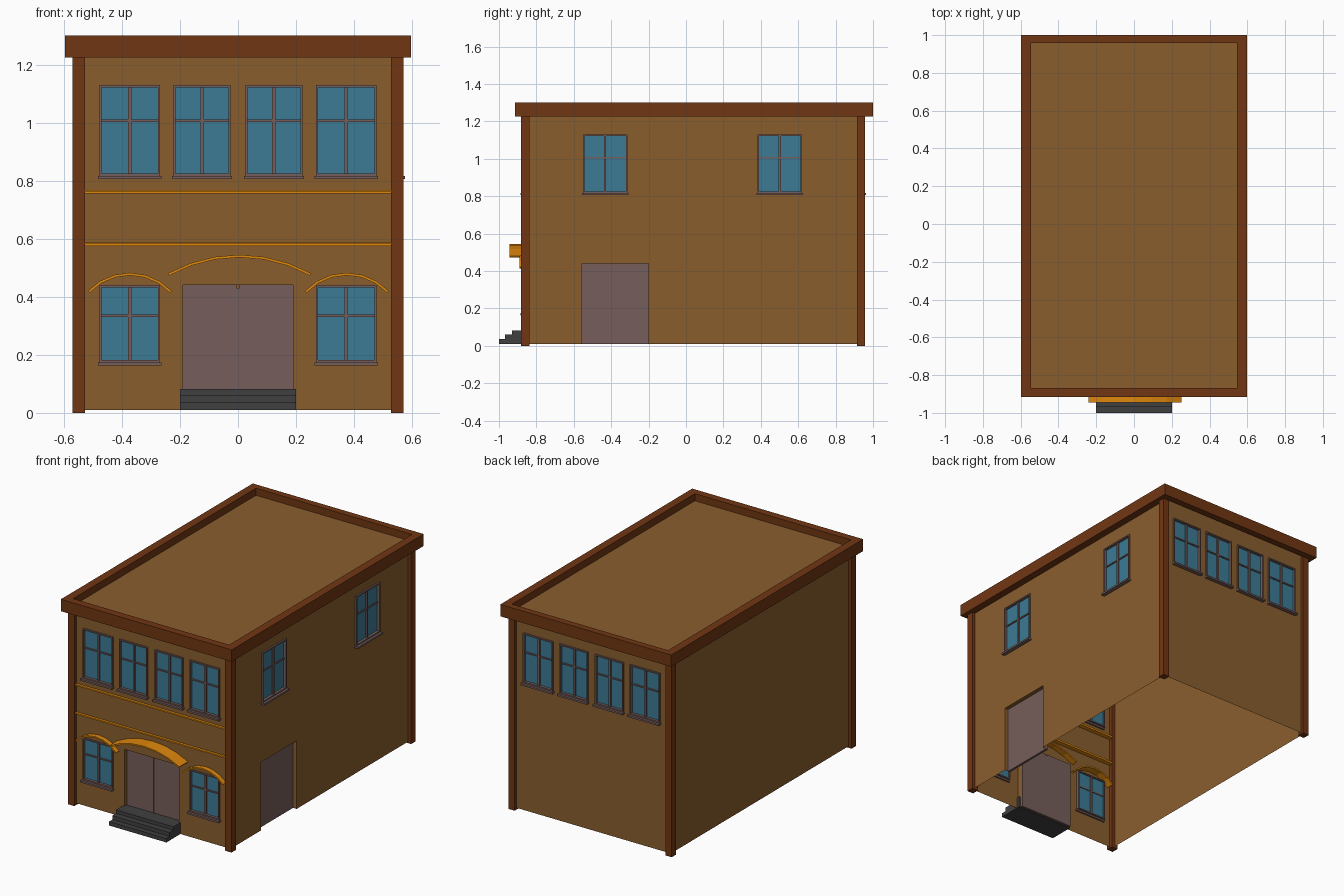
import bpy, bmesh, math
from mathutils import Matrix, Vector

if "Cube" in bpy.data.objects:
    bpy.data.objects.remove(bpy.data.objects["Cube"])


def material(name, r, g, b):
    m = bpy.data.materials.new(name)
    m.diffuse_color = [(c / 255) ** 2.2 for c in (r, g, b)] + [1]
    m.use_nodes = True
    m.node_tree.nodes["Principled BSDF"].inputs["Base Color"].default_value = m.diffuse_color
    return m


WALL = material("ochre_wall", 136, 94, 49)
TRIM = material("red_brown_trim", 112, 57, 26)
GOLD = material("orange_trim", 222, 134, 20)
GLASS = material("blue_glass", 62, 122, 147)
FRAME = material("mauve_wood", 117, 94, 91)
STONE = material("dark_stone", 66, 66, 66)


def finish(name, bm, mat, matrix=Matrix()):
    me = bpy.data.meshes.new(name)
    bm.to_mesh(me)
    bm.free()
    me.transform(matrix)
    me.materials.append(mat)
    ob = bpy.data.objects.new(name, me)
    bpy.context.collection.objects.link(ob)
    return ob


def boxes(name, mat, spans, matrix=Matrix()):
    """One object of boxes, each given as (x0, x1, y0, y1, z0, z1)."""
    bm = bmesh.new()
    for x0, x1, y0, y1, z0, z1 in spans:
        size = Matrix.Diagonal((x1 - x0, y1 - y0, z1 - z0, 1))
        place = Matrix.Translation(((x0 + x1) / 2, (y0 + y1) / 2, (z0 + z1) / 2))
        bmesh.ops.create_cube(bm, size=1, matrix=place @ size)
    return finish(name, bm, mat, matrix)


BASE, TOP = 0.01, 1.255        # wall sheet heights
RECESS = 0.03                  # door recess depth


def wall(name, matrix, u0, u1, windows=(), doors=()):
    """Single-sheet wall with openings; local -y points outwards."""
    holes = list(windows) + list(doors)
    us = sorted({u0, u1, *[v for h in holes for v in h[:2]]})
    zs = sorted({BASE, TOP, *[v for h in holes for v in h[2:]]})
    bm = bmesh.new()

    def quad(*pts):
        bm.faces.new([bm.verts.new(p) for p in pts])

    for a, b in zip(us, us[1:]):
        for c, d in zip(zs, zs[1:]):
            um, zm = (a + b) / 2, (c + d) / 2
            if not any(h[0] < um < h[1] and h[2] < zm < h[3] for h in holes):
                quad((a, 0, c), (b, 0, c), (b, 0, d), (a, 0, d))
    for a, b, c, d in doors:   # reveals
        r = RECESS
        quad((a, 0, c), (a, r, c), (a, r, d), (a, 0, d))
        quad((b, 0, c), (b, 0, d), (b, r, d), (b, r, c))
        quad((a, 0, d), (a, r, d), (b, r, d), (b, 0, d))
    bmesh.ops.remove_doubles(bm, verts=bm.verts, dist=1e-5)
    finish(name, bm, WALL, matrix)
    for i, w in enumerate(windows):
        window(f"{name}_window_{i + 1}", matrix, *w)


def window(name, matrix, a, b, c, d):
    f, m = 0.008, (a + b) / 2
    t = d - (d - c) * 0.395    # transom height
    y0, y1 = -0.01, 0.02
    boxes(name + "_frame", FRAME, [
        (a, a + f, y0, y1, c, d), (b - f, b, y0, y1, c, d),
        (a + f, b - f, y0, y1, d - f, d), (a + f, b - f, y0, y1, c, c + f),
        (m - 0.006, m + 0.006, -0.003, 0.018, c + f, d - f),
        (a + f, m - 0.006, 0, 0.016, t - 0.004, t + 0.004),
        (m + 0.006, b - f, 0, 0.016, t - 0.004, t + 0.004),
        (a - 0.005, b + 0.005, -0.025, 0.01, c - 0.011, c)], matrix)
    boxes(name + "_glass", GLASS, [(a + f, b - f, 0.007, 0.011, c + f, d - f)], matrix)


def arch(name, cx, crown, half, rise, y0, y1, t=0.009, n=6):
    """Faceted segmental hood swept along an arc."""
    r = (half ** 2 + rise ** 2) / (2 * rise)
    sweep = math.asin(half / r)
    bm = bmesh.new()
    rings = []
    for i in range(n + 1):
        a = sweep * (2 * i / n - 1)
        ring = []
        for rad, y in ((r, y0), (r, y1), (r - t, y1), (r - t, y0)):
            ring.append(bm.verts.new((cx + rad * math.sin(a), y,
                                      crown - r + rad * math.cos(a))))
        rings.append(ring)
    for p, q in zip(rings, rings[1:]):
        for k in range(4):
            j = (k + 1) % 4
            bm.faces.new((p[k], p[j], q[j], q[k]))
    bm.faces.new(rings[0])
    bm.faces.new(rings[-1])
    bmesh.ops.recalc_face_normals(bm, faces=bm.faces)
    finish(name, bm, GOLD)


# Wall frames
W, YF, YB = 0.55, -0.86, 0.937
front = Matrix.Translation((0, YF, 0))
back = Matrix.Translation((0, YB, 0)) @ Matrix.Rotation(math.pi, 4, "Z")
right = Matrix.Translation((W, 0, 0)) @ Matrix.Rotation(math.pi / 2, 4, "Z")
left = Matrix.Translation((-W, 0, 0)) @ Matrix.Rotation(-math.pi / 2, 4, "Z")

# Walls with windows and door openings
spans = [(-0.478, -0.268), (-0.223, -0.025), (0.025, 0.223), (0.268, 0.478)]
upper = [(a, b, 0.817, 1.13) for a, b in spans]
lower = [(a, b, 0.174, 0.44) for a, b in (spans[0], spans[3])]
side = [(a, b, 0.817, 1.13) for a, b in ((-0.552, -0.313), (0.383, 0.62))]
front_door, side_door = (-0.19, 0.19, BASE, 0.44), (-0.555, -0.2, BASE, 0.44)
wall("front_wall", front, -W, W, upper + lower, [front_door])
wall("back_wall", back, -W, W, upper)
wall("right_wall", right, YF, YB, side, [side_door])
wall("left_wall", left, -YB, -YF)

# Doors
d = RECESS
boxes("front_door_leaves", FRAME, [(-0.19, -0.005, d - 0.005, d + 0.01, BASE, 0.44),
                                   (0.005, 0.19, d - 0.005, d + 0.01, BASE, 0.44),
                                   (-0.005, 0.005, d, d + 0.01, BASE, 0.43)], front)
boxes("side_door", FRAME, [(-0.555, -0.2, d - 0.005, d + 0.01, BASE, 0.44)], right)

# Corner posts
boxes("corner_posts", TRIM, [(x, x + 0.044, y, y + 0.045, 0, 1.23)
                             for x in (-0.571, 0.527) for y in (-0.881, 0.913)])

# Flat roof inside a mitred parapet cornice
bm = bmesh.new()
bm.faces.new([bm.verts.new((x, y, TOP)) for x, y in
              ((-W, -0.87), (W, -0.87), (W, 0.96), (-W, 0.96))])
finish("roof", bm, WALL)

bm = bmesh.new()
rings = []
for sx, sy in ((-1, -1), (1, -1), (1, 1), (-1, 1)):
    yo, yi = (-0.915, -0.867) if sy < 0 else (1.0, 0.958)
    rings.append([bm.verts.new(p) for p in (
        (sx * 0.597, yo, 1.225), (sx * 0.597, yo, 1.3),
        (sx * 0.545, yi, 1.3), (sx * 0.545, yi, 1.225))])
for i in range(4):
    p, q = rings[i], rings[(i + 1) % 4]
    for k in range(4):
        j = (k + 1) % 4
        bm.faces.new((p[k], q[k], q[j], p[j]))
bmesh.ops.recalc_face_normals(bm, faces=bm.faces)
finish("cornice", bm, TRIM)

# Horizontal string courses, each with a thinner stepped lip
boxes("string_courses", GOLD, [
    s for z in (0.576, 0.756) for s in (
        (-0.527, 0.527, -0.87, -0.83, z, z + 0.006),
        (-0.527, 0.527, -0.876, -0.83, z + 0.006, z + 0.012))])

# Arched hoods over the door and lower windows
arch("door_hood", 0.005, 0.545, 0.247, 0.064, -0.945, -0.82)
for label, x in (("left", -0.373), ("right", 0.375)):
    arch(label + "_window_hood", x, 0.483, 0.145, 0.063, -0.89, -0.81)

# Entrance steps
boxes("entrance_steps", STONE, [(-0.2, 0.2, y, -0.84, z0, z1) for y, z0, z1 in
                                ((-1.0, 0.01, 0.035), (-0.967, 0.035, 0.06),
                                 (-0.93, 0.06, 0.082))])
